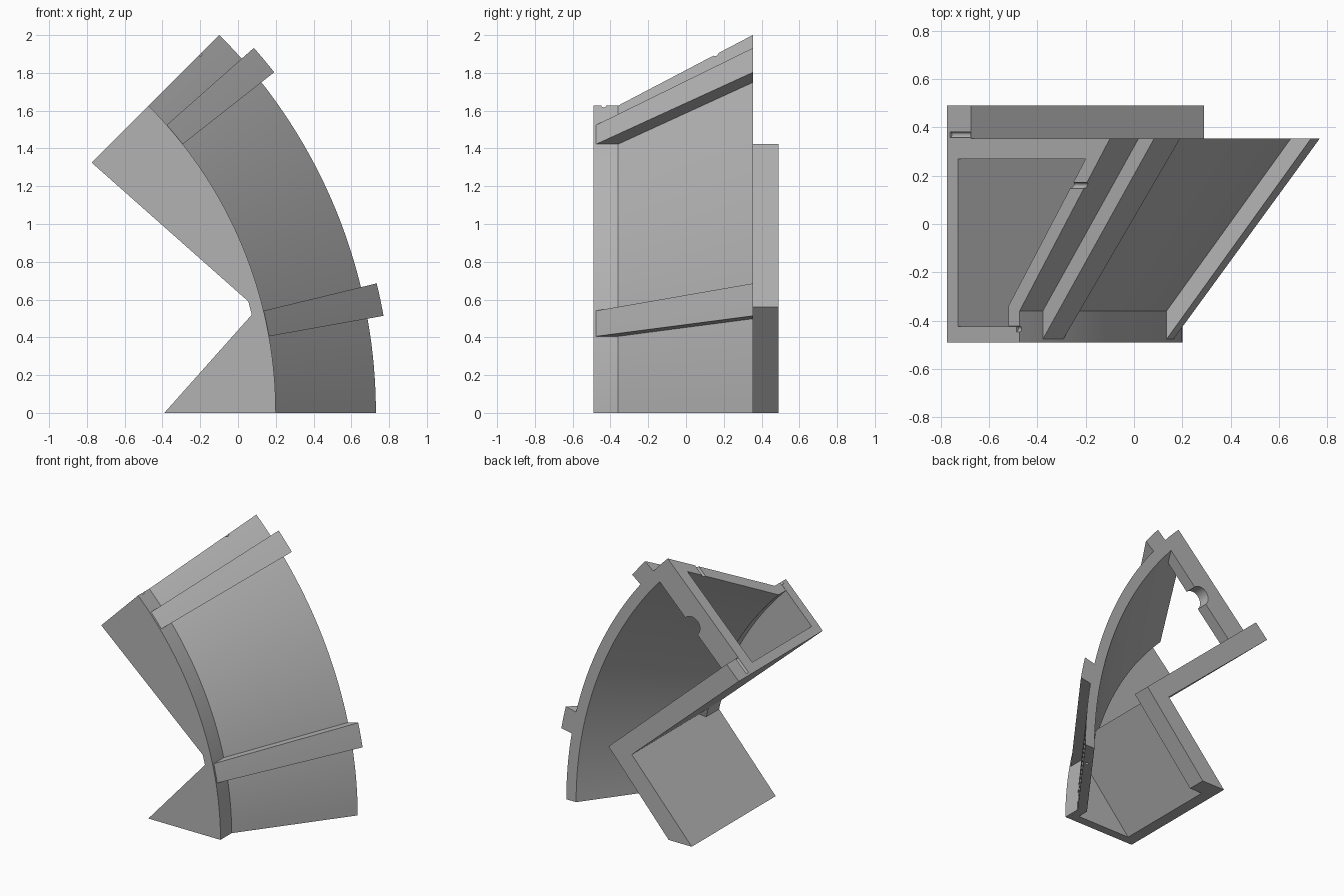
import bpy, bmesh
from math import sin, cos, radians, pi, sqrt
from mathutils import Vector

cube = bpy.data.objects.get("Cube")
if cube:
    bpy.data.objects.remove(cube, do_unlink=True)

CENTRE_X = -2.1          # axis of the arc runs along y through (CENTRE_X, z=0)
FRONT, BACK, REAR = -0.49, 0.355, 0.49
DIAG = sqrt(0.5)

grey = bpy.data.materials.new("plain grey")
grey.use_nodes = True
grey.diffuse_color = (0.45, 0.45, 0.45, 1)
grey.node_tree.nodes["Principled BSDF"].inputs["Base Color"].default_value = (0.45, 0.45, 0.45, 1)


def finish(name, bm):
    bmesh.ops.recalc_face_normals(bm, faces=bm.faces)
    mesh = bpy.data.meshes.new(name)
    bm.to_mesh(mesh)
    bm.free()
    mesh.materials.append(grey)
    obj = bpy.data.objects.new(name, mesh)
    bpy.context.collection.objects.link(obj)
    return obj


def prism(name, outline, y0, y1):
    """Extrude an (x, z) outline along y."""
    bm = bmesh.new()
    rings = [[bm.verts.new((x, y, z)) for x, z in outline] for y in (y0, y1)]
    n = len(outline)
    for ring in rings:
        bm.faces.new(ring)
    for i in range(n):
        j = (i + 1) % n
        bm.faces.new((rings[0][i], rings[0][j], rings[1][j], rings[1][i]))
    return finish(name, bm)


def sector(name, profile, a0, a1, steps):
    """Sweep a (radius, y) profile about the arc axis between two angles."""
    bm = bmesh.new()
    rings = []
    for k in range(steps + 1):
        a = radians(a0 + (a1 - a0) * k / steps)
        rings.append([bm.verts.new((CENTRE_X + r * cos(a), y, r * sin(a))) for r, y in profile])
    n = len(profile)
    for r0, r1 in zip(rings, rings[1:]):
        for i in range(n):
            j = (i + 1) % n
            bm.faces.new((r0[i], r0[j], r1[j], r1[i]))
    bm.faces.new(rings[0])
    bm.faces.new(rings[-1])
    return finish(name, bm)


def boolean(obj, cutter, operation):
    mod = obj.modifiers.new("cut", 'BOOLEAN')
    mod.object, mod.operation, mod.solver = cutter, operation, 'EXACT'
    bpy.context.view_layer.objects.active = obj
    bpy.ops.object.modifier_apply(modifier=mod.name)


def drill(obj, location, axis):
    """Shallow pin hole."""
    bpy.ops.mesh.primitive_cylinder_add(vertices=16, radius=0.012, depth=0.12, location=location)
    pin = bpy.context.object
    pin.rotation_euler = Vector(axis).to_track_quat('Z', 'Y').to_euler()
    bpy.context.view_layer.update()
    boolean(obj, pin, 'DIFFERENCE')
    bpy.data.objects.remove(pin, do_unlink=True)


def smooth(obj):
    bpy.ops.object.select_all(action='DESELECT')
    obj.select_set(True)
    bpy.context.view_layer.objects.active = obj
    bpy.ops.object.shade_smooth_by_angle(angle=radians(25))


# Flared curved wall
wall = sector("curved_wall", [(2.3, FRONT), (2.3, -0.36), (2.83, BACK),
                              (2.75, BACK), (2.234, -0.34), (2.234, FRONT)], 0, 45, 36)
slope = (1, 0, 1)
for x, y in ((-0.235, 0.16), (-0.495, -0.435)):
    drill(wall, (x, y, x - CENTRE_X), slope)
for x, y in ((0.555, 0.16), (0.17, -0.435)):
    drill(wall, (x, y, 0), (0, 0, 1))
smooth(wall)

# Two raised ribs across the curved wall
rib_profile = [(2.29, FRONT), (2.916, BACK), (2.78, BACK), (2.25, -0.35), (2.25, FRONT)]
for name, start, end in (("lower_rib", 10.15, 13.6), ("upper_rib", 38.2, 41.5)):
    smooth(sector(name, rib_profile, start, end, 4))

# V-shaped inner wall and front wall, trimmed to the curved wall
TIP, NOTCH, FOOT = (-0.775, 1.325), (0.1, 0.55), (-0.39, 0)


def vee(t):
    return [TIP, NOTCH, FOOT, (FOOT[0] + t / 0.747, 0),
            (NOTCH[0] + 1.35 * t, NOTCH[1] + 0.07 * t),
            (TIP[0] + t * DIAG, TIP[1] + t * DIAG)]


trim = sector("trim_helper", [(1.5, -0.6), (2.28, -0.6), (2.28, -0.35), (2.8, BACK),
                              (2.8, 0.6), (1.5, 0.6)], -10, 55, 52)
trim.hide_render = True
inner_wall = prism("inner_wall", vee(0.064), FRONT, BACK)
front_wall = prism("front_wall", [TIP, NOTCH, FOOT, (0.3, 0), (0.3, 0.9), (-0.1, 2.0)],
                   FRONT, -0.425)
for part in (inner_wall, front_wall):
    boolean(part, trim, 'INTERSECT')
bpy.data.objects.remove(trim, do_unlink=True)

# Thick V-shaped lip behind the inner wall
lip = prism("rear_lip", vee(0.141), BACK, REAR)
drill(lip, (-0.72, 0.37, -0.72 - CENTRE_X), slope)


# Upper rear bar with a half-round notch, laid out along the sloped end
def on_slope(s, d):
    return (CENTRE_X + (s + d) * DIAG, (s - d) * DIAG)


DEPTH = 0.18
bar = [on_slope(1.89, 0), on_slope(2.76, 0), on_slope(2.75, DEPTH)]
for k in range(17):
    a = pi * k / 16
    bar.append(on_slope(2.376 + 0.07 * cos(a), DEPTH - 0.07 * sin(a)))
bar.append(on_slope(1.89, DEPTH))
smooth(prism("rear_bar", bar, 0.27, BACK))
